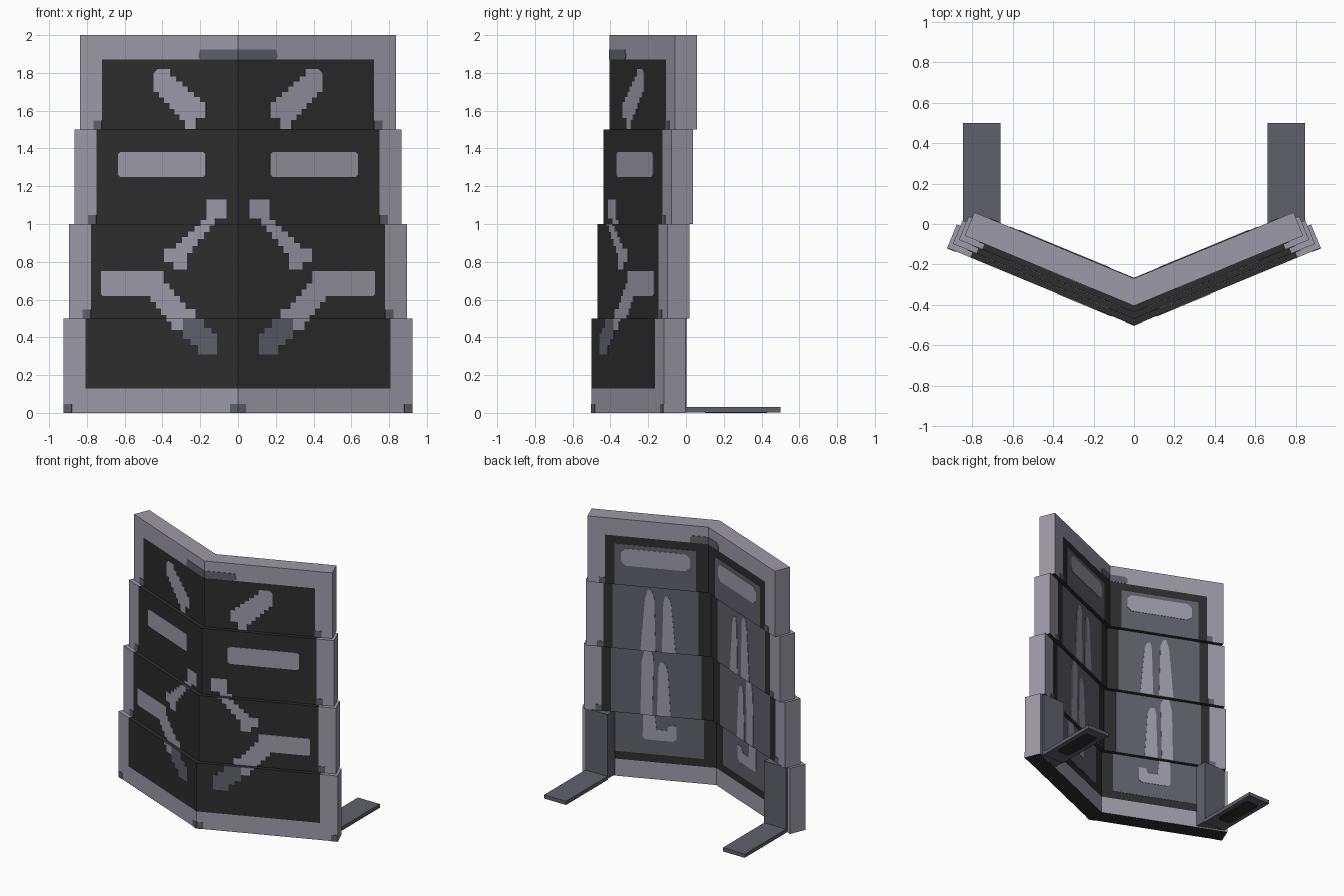
import bpy, bmesh, math
from mathutils import Vector

if "Cube" in bpy.data.objects:
    bpy.data.objects.remove(bpy.data.objects["Cube"])

ANG = math.radians(22.5)
TAN, COS, SIN = math.tan(ANG), math.cos(ANG), math.sin(ANG)
T = 0.125            # wall thickness
BORDER = 0.115       # pale frame width at the outer ends
OUT = Vector((SIN, -COS, 0))   # outward direction of the right wing's front


def material(name, rgb):
    m = bpy.data.materials.new(name)
    m.diffuse_color = (*rgb, 1)
    m.use_nodes = True
    m.node_tree.nodes["Principled BSDF"].inputs["Base Color"].default_value = m.diffuse_color
    return m


PALE = material("pale grey", (0.335, 0.32, 0.38))
MID = material("slate grey", (0.117, 0.117, 0.145))
DARK = material("charcoal", (0.026, 0.026, 0.026))
MATS = [PALE, MID, DARK]

# Four stacked tiers: bottom, top, half width, front apex depth
TIERS = [(0.5 * i, 0.5 * i + 0.5, 0.923 - 0.029 * i, -0.5 + 0.032 * i) for i in range(4)]


def finish(bm, name, mats):
    bmesh.ops.recalc_face_normals(bm, faces=bm.faces[:])
    me = bpy.data.meshes.new(name)
    bm.to_mesh(me)
    bm.free()
    for m in mats:
        me.materials.append(m)
    ob = bpy.data.objects.new(name, me)
    bpy.context.collection.objects.link(ob)
    mod = ob.modifiers.new("Mirror", 'MIRROR')
    mod.use_axis[0] = True
    return ob


def point(x, z, apex, back=False, lift=0.0):
    """Point on a wing's front or back surface."""
    y = apex + x * TAN + (T / COS if back else 0)
    return Vector((x, y, z)) + OUT * (-lift if back else lift)


def tier(i):
    z0, z1, w, apex = TIERS[i]
    zs = [z0] + ([0.13] if i == 0 else []) + ([1.87] if i == 3 else []) + [z1]
    xs = [0, w - BORDER, w]
    bm = bmesh.new()
    F = [[bm.verts.new(point(x, z, apex)) for x in xs] for z in zs]
    B = [[bm.verts.new(point(x - (T * SIN if x else 0), z, apex, True)) for x in xs] for z in zs]

    def face(vs, mat):
        bm.faces.new(vs).material_index = mat

    n = len(zs) - 1
    for r in range(n):
        zc = (zs[r] + zs[r + 1]) / 2
        for c in range(2):
            mat = 2 if c == 0 and 0.13 < zc < 1.87 else 0
            for G in (F, B):
                face((G[r][c], G[r][c + 1], G[r + 1][c + 1], G[r + 1][c]), mat)
        face((F[r][2], B[r][2], B[r + 1][2], F[r + 1][2]), 0)
    for c in range(2):
        face((F[0][c], F[0][c + 1], B[0][c + 1], B[0][c]), 2)
        face((F[n][c], F[n][c + 1], B[n][c + 1], B[n][c]), 2 if c == 0 and i < 3 else 0)
    finish(bm, f"wall_tier_{i + 1}", MATS)


def plate(name, outline, mat, back=False, lift=0.003):
    """Thin plate from an x-z outline, split wherever it crosses tiers."""
    zmin, zmax = min(p[1] for p in outline), max(p[1] for p in outline)
    for i, (z0, z1, w, apex) in enumerate(TIERS):
        if zmax <= z0 + 1e-4 or zmin >= z1 - 1e-4:
            continue
        bm = bmesh.new()
        bm.faces.new([bm.verts.new((x, 0, z)) for x, z in outline])
        for z, s in ((z0, -1), (z1, 1)):
            bmesh.ops.bisect_plane(bm, geom=bm.verts[:] + bm.edges[:] + bm.faces[:],
                                   plane_co=(0, 0, z), plane_no=(0, 0, s), clear_outer=True)
        if not bm.faces:
            bm.free()
            continue
        for v in bm.verts:
            v.co = point(v.co.x, v.co.z, apex, back, lift)
        ext = bmesh.ops.extrude_face_region(bm, geom=bm.faces[:])
        step = OUT * (lift if back else -lift)
        bmesh.ops.translate(bm, vec=step, verts=[g for g in ext['geom'] if isinstance(g, bmesh.types.BMVert)])
        finish(bm, f"{name}_{i + 1}", [mat])


def rect(x0, x1, z0, z1, c=0.0):
    """Rectangle, with clipped corners if c > 0."""
    if not c:
        return [(x0, z0), (x1, z0), (x1, z1), (x0, z1)]
    return [(x0 + c, z0), (x1 - c, z0), (x1, z0 + c), (x1, z1 - c),
            (x1 - c, z1), (x0 + c, z1), (x0, z1 - c), (x0, z0 + c)]


def stair(a, b, n):
    """Stepped path from a to b, sideways first then vertical."""
    pts = [a]
    dx, dz = (b[0] - a[0]) / n, (b[1] - a[1]) / n
    for k in range(n):
        x, z = pts[-1]
        pts += [(x + dx, z), (x + dx, z + dz)]
    return pts


def box(bm, x0, x1, y0, y1, z0, z1):
    ring = [(x0, y0), (x1, y0), (x1, y1), (x0, y1)]
    prism(bm, ring, z0, z1)


def prism(bm, ring, z0, z1):
    lo = [bm.verts.new((x, y, z0)) for x, y in ring]
    hi = [bm.verts.new((x, y, z1)) for x, y in ring]
    bm.faces.new(lo)
    bm.faces.new(hi)
    n = len(ring)
    for k in range(n):
        bm.faces.new((lo[k], lo[(k + 1) % n], hi[(k + 1) % n], hi[k]))


# Wall tiers
for i in range(4):
    tier(i)

# Front stripes
plate("upper_slash", stair((0.28, 1.55), (0.445, 1.73), 6) + [(0.445, 1.8), (0.425, 1.82), (0.355, 1.82)]
      + stair((0.355, 1.78), (0.17, 1.62), 6) + [(0.17, 1.56), (0.22, 1.56), (0.22, 1.502), (0.28, 1.502)], PALE)
plate("bar", rect(0.17, 0.635, 1.25, 1.38, 0.012), PALE)
plate("middle_slash", [(0.06, 1.13), (0.06, 1.03)] + stair((0.09, 1.03), (0.27, 0.81), 6)
      + [(0.27, 0.76), (0.34, 0.76), (0.34, 0.8), (0.39, 0.8), (0.39, 0.87)]
      + stair((0.36, 0.87), (0.165, 1.05), 6) + [(0.165, 1.13)], PALE)
plate("lower_slash", [(0.725, 0.75), (0.725, 0.63), (0.715, 0.62)]
      + stair((0.49, 0.62), (0.35, 0.45), 5) + [(0.35, 0.44), (0.29, 0.44), (0.29, 0.5), (0.225, 0.5), (0.225, 0.55)]
      + stair((0.25, 0.55), (0.39, 0.72), 5) + [(0.39, 0.75)], PALE)
plate("slash_tip", [(0.11, 0.31), (0.21, 0.31), (0.21, 0.36), (0.25, 0.36), (0.25, 0.39), (0.29, 0.39),
                    (0.29, 0.5), (0.18, 0.5), (0.18, 0.45), (0.14, 0.45), (0.14, 0.42), (0.11, 0.42)], MID)

# Back lining and its pale streaks
for i, (z0, z1, w, apex) in enumerate(TIERS):
    plate("back_lining", rect(0.08, w - BORDER - T * SIN - 0.06, max(z0, 0.19), min(z1, 1.81)), MID, True, 0.002)
plate("back_window", rect(0.12, 0.57, 1.65, 1.78, 0.03), PALE, True, 0.005)
plate("back_streak_outer", [(0.46, 1.0), (0.36, 1.0), (0.37, 1.42), (0.39, 1.47), (0.41, 1.47), (0.43, 1.4)],
      PALE, True, 0.005)
plate("back_streak_inner", [(0.32, 1.0), (0.23, 1.0), (0.26, 1.38), (0.28, 1.43), (0.30, 1.43), (0.31, 1.38)],
      PALE, True, 0.005)
plate("back_prong", [(0.48, 0.32), (0.46, 0.30), (0.28, 0.30), (0.26, 0.32), (0.26, 0.42), (0.31, 0.42), (0.32, 0.38),
                     (0.39, 0.38), (0.40, 0.5), (0.39, 0.95), (0.41, 0.998), (0.45, 0.998), (0.47, 0.9)],
      PALE, True, 0.005)
plate("back_prong_inner", [(0.37, 0.5), (0.28, 0.5), (0.30, 0.86), (0.32, 0.91), (0.35, 0.91), (0.36, 0.86)],
      PALE, True, 0.005)

# Top clasp and corner studs
plate("top_clasp", [(0, 1.872), (0.2, 1.872), (0.21, 1.885), (0.2, 1.925), (0, 1.925)], MID)
plate("back_clasp", [(0, 1.872), (0.12, 1.872), (0.12, 1.91), (0.1, 1.925), (0, 1.925)], MID, True)
for i, (z0, z1, w, apex) in enumerate(TIERS):
    x = 0.88 if i == 0 else w - BORDER
    plate("stud", rect(x, x + 0.043, z0, z0 + 0.048), MID)
    if i:
        xb = x - T * SIN
        plate("back_stud", rect(xb, xb + 0.04, z0, z0 + 0.045), MID, True)
plate("centre_stud", rect(0, 0.042, 0, 0.048), MID)

# Posts and feet
back_apex = TIERS[0][3] + T / COS
X0, X1 = 0.66, 0.845
bm = bmesh.new()
prism(bm, [(X0, back_apex + X0 * TAN - 0.01), (X1, back_apex + X1 * TAN - 0.01), (X1, 0.003), (X0, 0.003)], 0.01, 0.5)
finish(bm, "post", [MID])
bm = bmesh.new()
box(bm, X0, X1, -0.005, 0.5, 0.002, 0.03)
finish(bm, "foot", [MID])
bm = bmesh.new()
prism(bm, [(0.71, 0.1), (0.795, 0.1), (0.81, 0.13), (0.81, 0.4), (0.795, 0.43),
           (0.71, 0.43), (0.695, 0.4), (0.695, 0.13)], 0.0, 0.004)
finish(bm, "foot_pad", [DARK])
